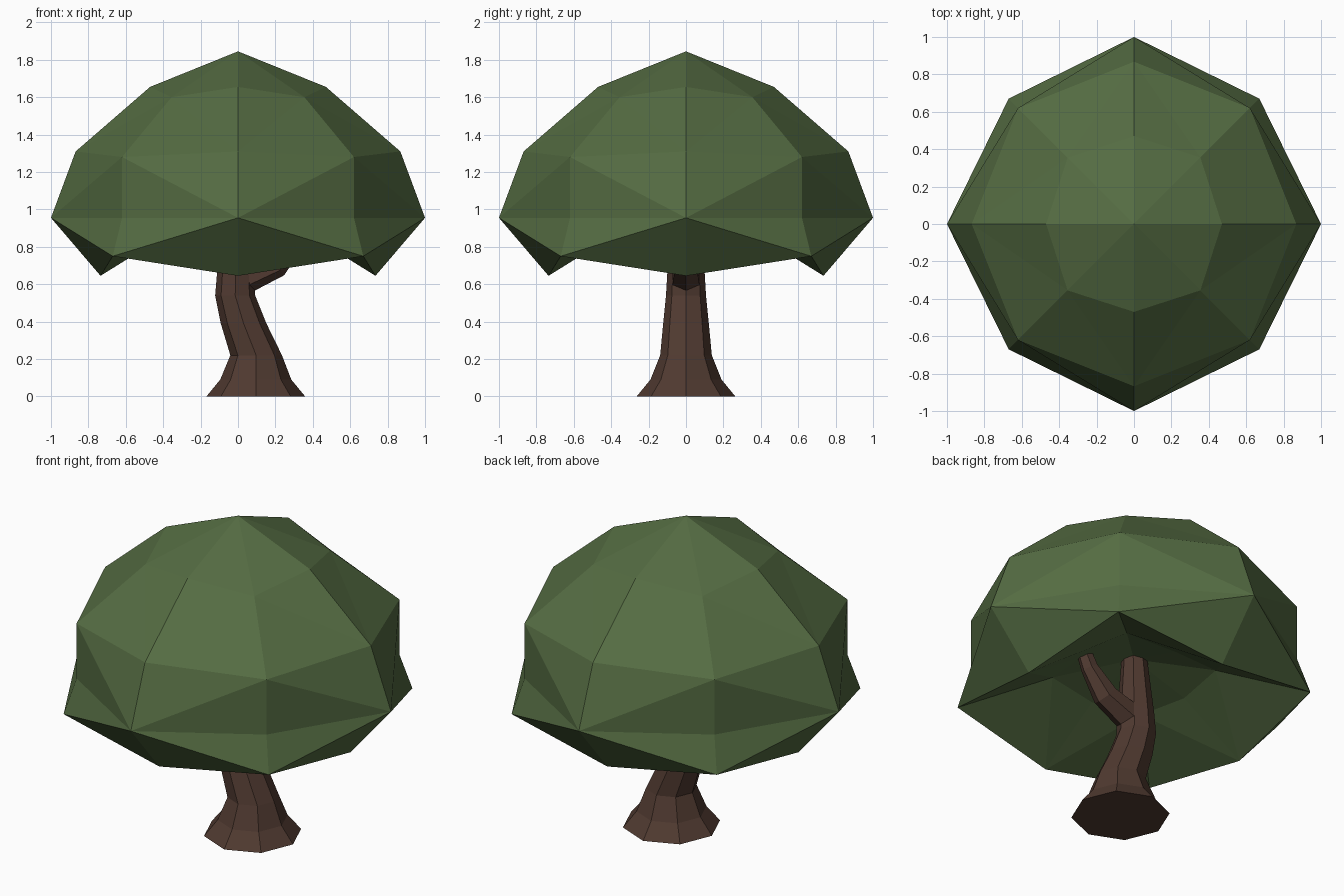
import bpy, bmesh, math
from mathutils import Vector

if "Cube" in bpy.data.objects:
    bpy.data.objects.remove(bpy.data.objects["Cube"])


def material(name, rgb):
    m = bpy.data.materials.new(name)
    m.diffuse_color = (*rgb, 1)
    m.use_nodes = True
    m.node_tree.nodes["Principled BSDF"].inputs["Base Color"].default_value = m.diffuse_color
    return m


def finish(name, bm, mat):
    bmesh.ops.recalc_face_normals(bm, faces=bm.faces)
    mesh = bpy.data.meshes.new(name)
    bm.to_mesh(mesh)
    bm.free()
    mesh.materials.append(mat)
    obj = bpy.data.objects.new(name, mesh)
    bpy.context.collection.objects.link(obj)
    return obj


def limb(name, sections, sides, mat):
    """Loft polygon rings; each section is x, z, radius, tilt toward +x in degrees."""
    bm = bmesh.new()
    rings = []
    for x, z, r, tilt in sections:
        t = math.radians(tilt)
        u, v = Vector((math.cos(t), 0, -math.sin(t))), Vector((0, 1, 0))
        angles = [math.tau * i / sides for i in range(sides)]
        rings.append([bm.verts.new(Vector((x, 0, z)) + r * (u * math.cos(a) + v * math.sin(a)))
                      for a in angles])
    for a, b in zip(rings, rings[1:]):
        for i in range(sides):
            j = (i + 1) % sides
            bm.faces.new((a[i], a[j], b[j], b[i]))
    bm.faces.new(rings[0])
    bm.faces.new(rings[-1])
    return finish(name, bm, mat)


def canopy(name, rings, top, hollow, mat):
    """Eight-sided crown; each ring is (axis radius, axis z, diagonal x=y, diagonal z, split)."""
    bm = bmesh.new()
    loops = []
    for ra, za, d, zd, _ in rings:
        loop = []
        for i in range(8):
            r, z = (ra, za) if i % 2 == 0 else (d * math.sqrt(2), zd)
            a = math.tau * i / 8
            loop.append(bm.verts.new((r * math.cos(a), r * math.sin(a), z)))
        loops.append(loop)
    for k, (a, b) in enumerate(zip(loops, loops[1:])):
        for i in range(0, 8, 2):
            for j in ((i + 1) % 8, (i - 1) % 8):
                if rings[k][4] == "low":
                    bm.faces.new((b[i], a[i], a[j]))
                    bm.faces.new((b[i], a[j], b[j]))
                else:
                    bm.faces.new((a[i], a[j], b[j]))
                    bm.faces.new((a[i], b[j], b[i]))
    # crown tip and the roof of the hollow
    for loop, z in ((loops[0], top), (loops[-1], hollow)):
        tip = bm.verts.new((0, 0, z))
        for i in range(8):
            bm.faces.new((tip, loop[i], loop[(i + 1) % 8]))
    return finish(name, bm, mat)


leaf = material("leaf_green", (0.09, 0.15, 0.055))
bark = material("bark_brown", (0.08, 0.042, 0.03))

# crooked flared trunk
limb("trunk", [(0.095, 0, 0.264, 0), (0.095, 0.09, 0.19, 0), (0.097, 0.22, 0.138, 0),
               (0.03, 0.39, 0.122, 0), (-0.015, 0.54, 0.107, 0), (-0.012, 0.66, 0.1, 0),
               (0.0, 1.07, 0.063, 0)], 8, bark)

# side branch rising into the leaves
limb("branch", [(0.01, 0.62, 0.085, 60), (0.2, 0.70, 0.07, 48), (0.31, 0.83, 0.048, 30),
                (0.37, 0.96, 0.038, 22)], 6, bark)

# leaf crown with drooping rim and hollow underside
canopy("leaf_canopy", [(0.47, 1.655, 0.355, 1.60, "low"),
                       (0.868, 1.31, 0.62, 1.28, "low"),
                       (1.0, 0.955, 0.62, 0.955, "high"),
                       (0.735, 0.645, 0.67, 0.75, "high"),
                       (0.35, 0.89, 0.31, 0.91, "high")], 1.845, 1.0, leaf)
